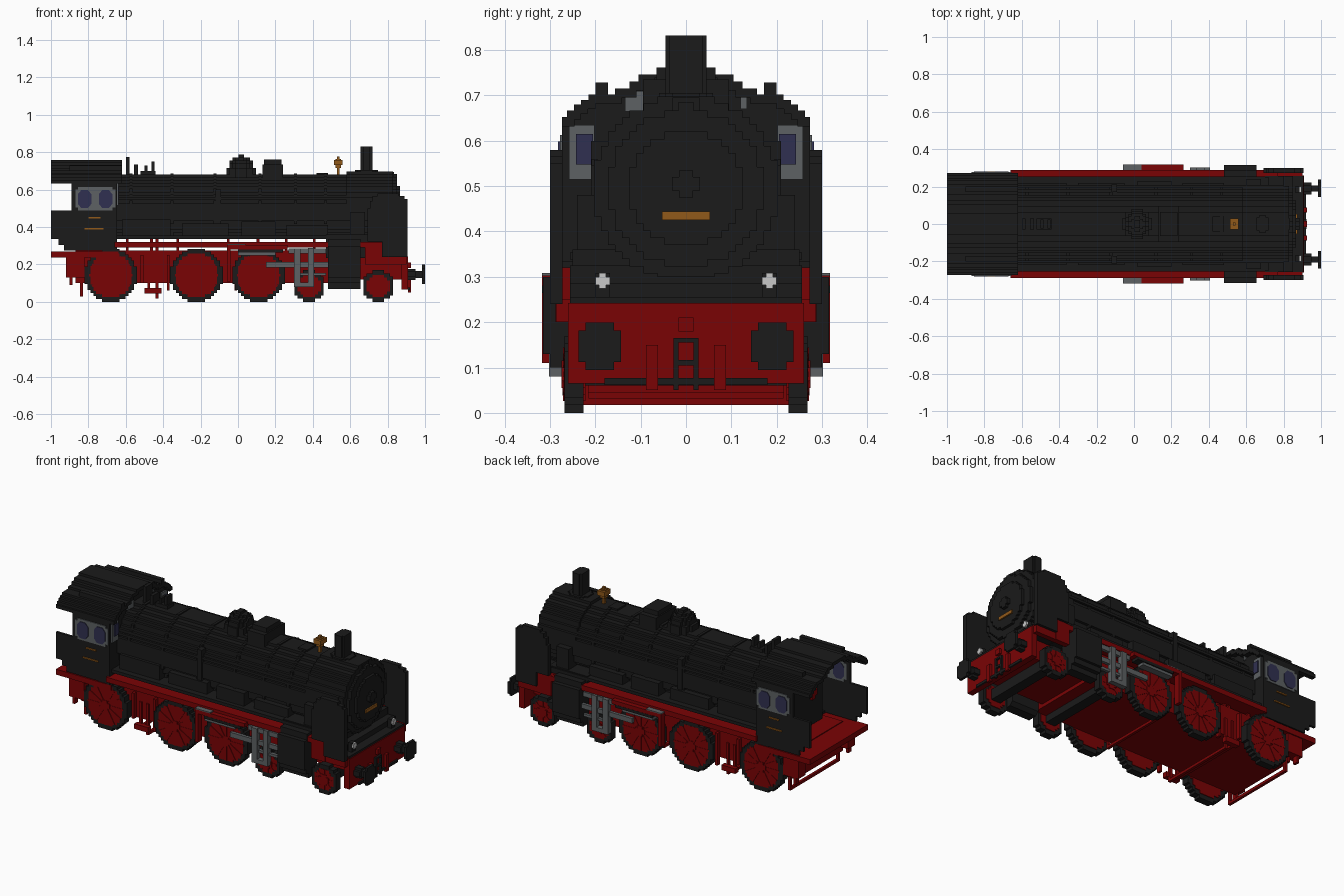
import bpy, bmesh, math

cube = bpy.data.objects.get("Cube")
if cube:
    bpy.data.objects.remove(cube, do_unlink=True)

V = 1 / 64  # block size of the stepped style


def material(name, rgb):
    m = bpy.data.materials.new(name)
    m.use_nodes = True
    m.diffuse_color = (*rgb, 1)
    m.node_tree.nodes["Principled BSDF"].inputs["Base Color"].default_value = (*rgb, 1)
    return m


BLACK = material("black", (0.0105, 0.0105, 0.0105))
RED = material("red", (0.195, 0.001, 0.0015))
GREY = material("steel grey", (0.11, 0.12, 0.125))
BLUE = material("window blue", (0.03, 0.03, 0.082))
GOLD = material("brass", (0.285, 0.1, 0.01))
WHITE = material("lamp white", (0.58, 0.58, 0.58))


def finish(name, bm, mat):
    bmesh.ops.recalc_face_normals(bm, faces=bm.faces)
    me = bpy.data.meshes.new(name)
    bm.to_mesh(me)
    bm.free()
    me.materials.append(mat)
    ob = bpy.data.objects.new(name, me)
    bpy.context.collection.objects.link(ob)
    return ob


def add_prism(bm, pts, axis, a, b):
    """Extrude a 2D outline from a to b along an axis."""
    place = {"x": lambda p, d: (d, p[0], p[1]),
             "y": lambda p, d: (p[0], d, p[1]),
             "z": lambda p, d: (p[0], p[1], d)}[axis]
    lo = [bm.verts.new(place(p, a)) for p in pts]
    hi = [bm.verts.new(place(p, b)) for p in pts]
    bm.faces.new(lo)
    bm.faces.new(hi)
    n = len(pts)
    for i in range(n):
        j = (i + 1) % n
        bm.faces.new((lo[i], lo[j], hi[j], hi[i]))


def prisms(name, mat, axis, items, both=False):
    """Several prisms in one object, optionally mirrored in y (axis x or y)."""
    bm = bmesh.new()
    for pts, a, b in items:
        add_prism(bm, pts, axis, a, b)
        if both and axis == "y":
            add_prism(bm, pts, axis, -b, -a)
        elif both:
            add_prism(bm, [(-p, q) for p, q in pts], axis, a, b)
    return finish(name, bm, mat)


def boxes(name, mat, items, both=False):
    """Boxes as (x0, x1, y0, y1, z0, z1), optionally mirrored in y."""
    return prisms(name, mat, "x",
                  [([(c, e), (d, e), (d, f), (c, f)], a, b) for a, b, c, d, e, f in items], both)


def disc(cx, cz, r, low=-9.0):
    """Stepped outline of a circle, flat below the height low."""
    n = round(r / V)
    right = []
    for i in range(-n, n):
        z0, z1 = cz + i * r / n, cz + (i + 1) * r / n
        if z1 <= low:
            continue
        h = (i + 0.5) * r / n
        w = max(1, round(math.sqrt(max(0, r * r - h * h)) / V)) * V
        for z in (max(z0, low), z1):
            right.append((w, z))
    # keep only the corners of the staircase
    pts = [p for i, p in enumerate(right)
           if i in (0, len(right) - 1) or not (right[i - 1][0] == p[0] == right[i + 1][0])]
    return [(cx + w, z) for w, z in pts] + [(cx - w, z) for w, z in reversed(pts)]


# Boiler, bands, smokebox and its door
prisms("boiler", BLACK, "x", [(disc(0, 0.48, 0.2, 0.337), -0.74, 0.6)])
prisms("boiler_bands", BLACK, "x", [(disc(0, 0.48, 0.206, 0.34), x, x + V)
                                    for x in (-0.58, -0.36, -0.13, 0.11, 0.3, 0.46)])
prisms("smokebox", BLACK, "x", [(disc(0, 0.495, 0.203, 0.3), 0.58, 0.83)])
prisms("smokebox_door", BLACK, "x", [(disc(0, 0.495, 0.172), 0.83, 0.85),
                                     (disc(0, 0.495, 0.125), 0.85, 0.866),
                                     (disc(0, 0.505, 0.03), 0.866, 0.885)])
boxes("number_plate", GOLD, [(0.866, 0.874, -0.053, 0.053, 0.425, 0.444)])
boxes("top_headlamp", BLACK, [(0.81, 0.85, -0.016, 0.016, 0.65, 0.685)])

# Flank equipment, walkway and rails along the boiler
boxes("walkway", BLACK, [(-0.65, 0.7, 0.1, 0.255, 0.337, 0.355)], True)
boxes("flank_tanks", BLACK, [(-0.62, -0.36, 0.15, 0.22, 0.355, 0.44),
                             (-0.3, -0.05, 0.15, 0.22, 0.355, 0.42),
                             (0.02, 0.2, 0.15, 0.23, 0.355, 0.43),
                             (0.26, 0.48, 0.15, 0.22, 0.355, 0.41),
                             (-0.12, -0.09, 0.17, 0.21, 0.42, 0.6),
                             (0.6, 0.68, 0.15, 0.24, 0.32, 0.48)], True)
boxes("handrails", BLACK, [(-0.64, 0.8, 0.195, 0.208, 0.545, 0.56)], True)

# Chimney, domes and fittings on top
prisms("chimney", BLACK, "z", [(disc(0.687, 0, 0.036), 0.66, 0.832),
                               (disc(0.687, 0, 0.06), 0.66, 0.705)])
boxes("chimney_corners", BLACK, [(0.667, 0.707, -0.045, 0.045, 0.66, 0.832),
                                 (0.74, 0.835, -0.03, 0.03, 0.665, 0.695)])
prisms("steam_dome", BLACK, "z", [(disc(0.017, 0, r), 0.65, z) for r, z in
                                  ((0.08, 0.715), (0.07, 0.74), (0.056, 0.757),
                                   (0.042, 0.772), (0.022, 0.787))])
boxes("sand_box", BLACK, [(0.13, 0.24, -0.095, 0.095, 0.64, 0.735),
                          (0.138, 0.232, -0.065, 0.065, 0.735, 0.762)])
boxes("safety_valves", BLACK, [(-0.6, -0.58, -0.03, 0.03, 0.66, 0.775),
                               (-0.555, -0.535, -0.03, 0.03, 0.66, 0.735),
                               (-0.5, -0.485, -0.025, 0.025, 0.66, 0.73),
                               (-0.462, -0.447, -0.025, 0.025, 0.66, 0.75),
                               (-0.52, -0.44, -0.03, 0.03, 0.66, 0.7),
                               (0.42, 0.48, -0.04, 0.04, 0.66, 0.69)])
boxes("bell", GOLD, [(0.513, 0.56, -0.03, 0.03, 0.733, 0.76),
                     (0.521, 0.552, -0.016, 0.016, 0.715, 0.765),
                     (0.529, 0.544, -0.008, 0.008, 0.68, 0.778)])

# Cab walls, bulkhead and stepped roof
roof = [(0, 0.06, 0.76), (0.06, 0.105, 0.746), (0.105, 0.125, 0.731), (0.125, 0.157, 0.715),
        (0.157, 0.215, 0.702), (0.215, 0.232, 0.69), (0.232, 0.247, 0.68),
        (0.247, 0.262, 0.667), (0.262, 0.273, 0.652)]
boxes("cab_roof", BLACK, [(-1.0, -0.62, max(0, a - V), b, z - 0.02, z) for a, b, z in roof], True)
boxes("roof_ribs", BLACK, [(-0.9, -0.62, 0.172, 0.2, 0.7, 0.728)], True)
boxes("cab_bulkhead", BLACK, [(-0.665, -0.648, a, b, 0.27, z - 0.01) for a, b, z in roof], True)
sides = [(-0.89, 0.275), (-0.65, 0.275), (-0.65, 0.64), (-0.89, 0.64), (-0.89, 0.49), (-1.0, 0.49),
         (-1.0, 0.335), (-0.96, 0.335), (-0.96, 0.305), (-0.93, 0.305), (-0.93, 0.275)]
prisms("cab_sides", BLACK, "y", [(sides, 0.258, 0.273)], True)
boxes("side_window_frames", GREY, [(-0.87, -0.655, 0.254, 0.278, 0.505, 0.6),
                                   (-0.855, -0.67, 0.254, 0.278, 0.49, 0.613)], True)
pane = [(-0.018, -0.048), (0.018, -0.048), (0.036, -0.026), (0.036, 0.026),
        (0.018, 0.048), (-0.018, 0.048), (-0.036, 0.026), (-0.036, -0.026)]
prisms("side_window_panes", BLUE, "y", [([(x + u, 0.55 + w) for u, w in pane], 0.251, 0.282)
                                        for x in (-0.82, -0.708)], True)
boxes("cab_plates", GOLD, [(-0.8, -0.735, 0.273, 0.28, 0.447, 0.455),
                           (-0.82, -0.72, 0.273, 0.28, 0.386, 0.394)], True)
boxes("front_window_frames", GREY, [(-0.67, -0.64, 0.202, 0.258, 0.515, 0.635)], True)
boxes("front_window_panes", BLUE, [(-0.675, -0.635, 0.205, 0.242, 0.548, 0.615)], True)
boxes("upper_front_windows", GREY, [(-0.655, -0.625, -0.135, -0.08, 0.665, 0.71),
                                    (-0.655, -0.64, 0.12, 0.135, 0.67, 0.705)])
boxes("backhead", BLACK, [(-0.78, -0.74, -0.16, 0.16, 0.29, 0.6)])
prisms("regulator_wheel", RED, "x", [(disc(-0.06, 0.48, 0.035), -0.795, -0.78)])
boxes("cab_floor", RED, [(-1.0, -0.64, -0.272, 0.272, 0.238, 0.27)])

# Running boards with their posts, and the main frame
boxes("running_boards", RED, [(-0.66, 0.72, 0.2, 0.288, 0.29, 0.32),
                              (0.68, 0.77, 0.255, 0.288, 0.2, 0.321)], True)
boxes("board_posts", RED, [(x, x + V, 0.19, 0.22, 0.25, 0.345)
                           for x in (-0.6, -0.47, -0.44, -0.33, -0.06, 0.1, 0.25, 0.4)], True)
boxes("main_frame", RED, [(-0.87, 0.48, -0.222, 0.222, 0.1, 0.275),
                          (0.48, 0.9, -0.17, 0.17, 0.12, 0.234)])
boxes("rear_frame", RED, [(-0.92, -0.82, 0.2, 0.265, 0.13, 0.24),
                          (-0.9, -0.885, 0.23, 0.26, 0.09, 0.14)], True)
boxes("cylinder_saddle", BLACK, [(0.47, 0.72, -0.25, 0.25, 0.235, 0.36)])
boxes("bogie_axles", BLACK, [(x - 0.03, x + 0.03, -0.23, 0.23, 0.06, 0.121) for x in (0.38, 0.75)])

# Brake hangers and crossbars hanging below the frame
for i, (x, low) in enumerate([(-0.845, 0.03), (-0.485, 0.045), (-0.44, 0.017), (-0.02, 0.06)]):
    boxes(f"brake_gear_{i + 1}", RED, [(x, x + V, 0.215, 0.23, low, 0.2),
                                       (x, x + V, 0, 0.225, low, low + V)], True)
boxes("brake_shoes", RED, [(-0.5, -0.41, 0.225, 0.255, 0.045, 0.075),
                           (-0.38, -0.365, 0.225, 0.25, 0.06, 0.25),
                           (-0.52, -0.505, 0.225, 0.25, 0.1, 0.25)], True)


def wheel(name, x, r, spokes):
    """A pair of spoked wheels standing on the ground."""
    prisms(name + "_tyres", BLACK, "y", [(disc(x, r, r), 0.226, 0.268)], True)
    inner = r - 0.026
    items = [(disc(x, r, inner), 0.222, 0.2685), (disc(x, r, 0.03), 0.265, 0.274)]
    for k in range(spokes):
        a = math.pi * k / spokes
        c, s, w = math.cos(a), math.sin(a), 0.006
        bar = [(x + c * u - s * v, r + s * u + c * v)
               for u, v in ((-inner, -w), (inner, -w), (inner, w), (-inner, w))]
        items.append((bar, 0.262, 0.27 + 0.0005 * k))
    prisms(name + "_spokes", RED, "y", items, True)


for i, x in enumerate((-0.68, -0.222, 0.11)):
    wheel(f"driving_wheel_{i + 1}", x, 0.142, 6)
for i, x in enumerate((0.38, 0.75)):
    wheel(f"bogie_wheel_{i + 1}", x, 0.085, 4)

# Cylinders, rods and valve gear
block = [(0.2, 0.09), (0.22, 0.07), (0.275, 0.07), (0.275, 0.1), (0.3, 0.1), (0.3, 0.13),
         (0.315, 0.13), (0.315, 0.3), (0.29, 0.3), (0.29, 0.335), (0.2, 0.335)]
prisms("cylinders", BLACK, "x", [(block, 0.48, 0.655)], True)
boxes("valve_rods", RED, [(-0.06, 0.265, 0.27, 0.317, 0.28, 0.303),
                          (-0.06, -0.04, 0.28, 0.317, 0.11, 0.28)], True)
boxes("motion_bracket", BLACK, [(0.0, 0.24, 0.27, 0.318, 0.264, 0.28)], True)
boxes("crosshead_gear", GREY, [(0.15, 0.32, 0.272, 0.29, 0.183, 0.212),
                               (0.27, 0.47, 0.272, 0.29, 0.258, 0.285),
                               (0.3, 0.48, 0.272, 0.29, 0.185, 0.212),
                               (0.3, 0.335, 0.272, 0.302, 0.08, 0.285),
                               (0.375, 0.405, 0.272, 0.302, 0.08, 0.289),
                               (0.3, 0.4, 0.272, 0.302, 0.08, 0.105),
                               (0.33, 0.47, 0.272, 0.288, 0.14, 0.155),
                               (0.0, 0.2, 0.272, 0.312, 0.249, 0.264),
                               (-0.06, 0.04, 0.288, 0.318, 0.303, 0.309)], True)

# Smoke deflectors
shield = [(0.77, 0.24), (0.905, 0.24), (0.905, 0.55), (0.89, 0.55), (0.89, 0.565), (0.86, 0.565),
          (0.86, 0.58), (0.745, 0.58), (0.745, 0.565), (0.72, 0.565), (0.72, 0.54), (0.705, 0.54),
          (0.705, 0.5), (0.692, 0.5), (0.692, 0.322), (0.77, 0.322)]
prisms("smoke_deflectors", BLACK, "y", [(shield, 0.272, 0.3)], True)

# Front platform, lamps, buffer beam, buffers and coupling
boxes("front_apron", BLACK, [(0.7, 0.905, -0.256, 0.256, 0.236, 0.255),
                             (0.7, 0.85, -0.256, 0.256, 0.255, 0.285),
                             (0.7, 0.8, -0.256, 0.256, 0.285, 0.325)])
boxes("front_lamps", WHITE, [(0.885, 0.895, 0.168, 0.2, 0.282, 0.3),
                             (0.885, 0.896, 0.176, 0.192, 0.274, 0.308)], True)
boxes("lamp_posts", BLACK, [(0.86, 0.885, 0.168, 0.2, 0.25, 0.308)], True)
boxes("buffer_beam", RED, [(0.875, 0.91, -0.26, 0.26, 0.065, 0.242),
                           (0.68, 0.9, -0.285, -0.255, 0.2, 0.25),
                           (0.68, 0.9, 0.255, 0.285, 0.2, 0.25),
                           (0.91, 0.925, -0.016, 0.016, 0.18, 0.21)])
prisms("buffers", BLACK, "x", [(disc(0.19, 0.147, 0.052), 0.985, 1.0),
                               (disc(0.19, 0.147, 0.018), 0.95, 0.985),
                               (disc(0.19, 0.147, 0.03), 0.905, 0.95)], True)
boxes("coupling", BLACK, [(0.91, 0.922, 0.016, 0.028, 0.05, 0.165),
                          (0.91, 0.922, 0, 0.028, 0.155, 0.165),
                          (0.91, 0.922, 0, 0.028, 0.105, 0.117),
                          (0.91, 0.92, 0, 0.18, 0.062, 0.077)], True)
boxes("brake_hoses", RED, [(0.91, 0.926, 0.062, 0.088, 0.05, 0.15)], True)
